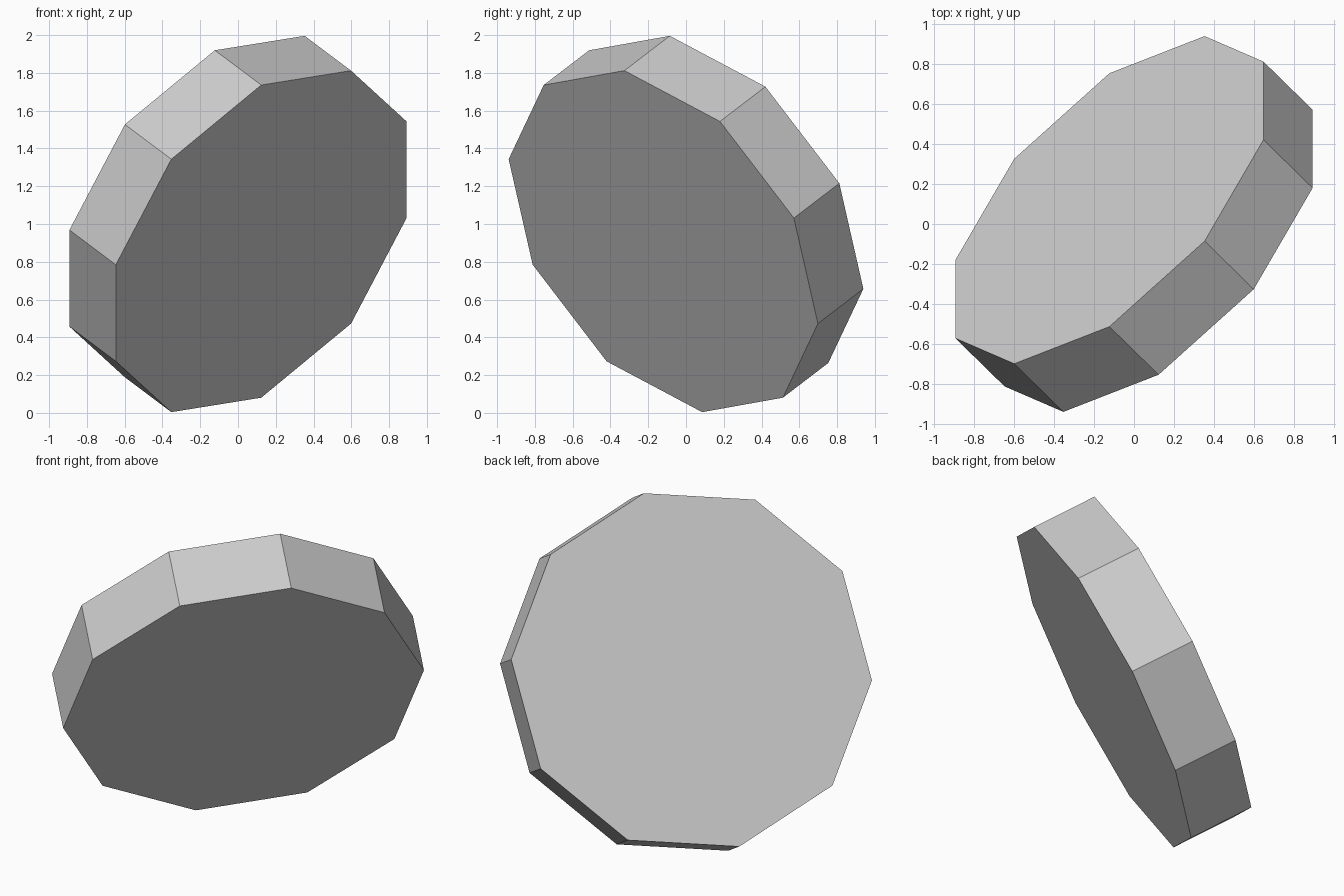
import bpy
import bmesh
from mathutils import Matrix, Vector

cube = bpy.data.objects.get("Cube")
if cube:
    bpy.data.objects.remove(cube, do_unlink=True)

SIDES = 10
RADIUS = 1.042
THICKNESS = 0.39

# Single plain grey
grey = bpy.data.materials.new("light grey")
grey.use_nodes = True
colour = (0.6, 0.6, 0.6, 1)
grey.diffuse_color = colour
grey.node_tree.nodes["Principled BSDF"].inputs["Base Color"].default_value = colour

# Tilted frame: the disc axis, and a flat rim facet turned towards +x
axis = Vector((-0.63, 0.617, 0.472)).normalized()
facet = Vector((1, 0, 0))
facet = (facet - axis * facet.dot(axis)).normalized()
tilt = Matrix((facet, axis.cross(facet), axis)).transposed().to_4x4()

# Ten-sided flat disc
bm = bmesh.new()
bmesh.ops.create_cone(bm, cap_ends=True, segments=SIDES, radius1=RADIUS,
                      radius2=RADIUS, depth=THICKNESS)
mesh = bpy.data.meshes.new("ten_sided_disc")
bm.to_mesh(mesh)
bm.free()
mesh.materials.append(grey)

disc = bpy.data.objects.new("ten_sided_disc", mesh)
disc.matrix_world = Matrix.Translation((0, 0, 1)) @ tilt
bpy.context.collection.objects.link(disc)
